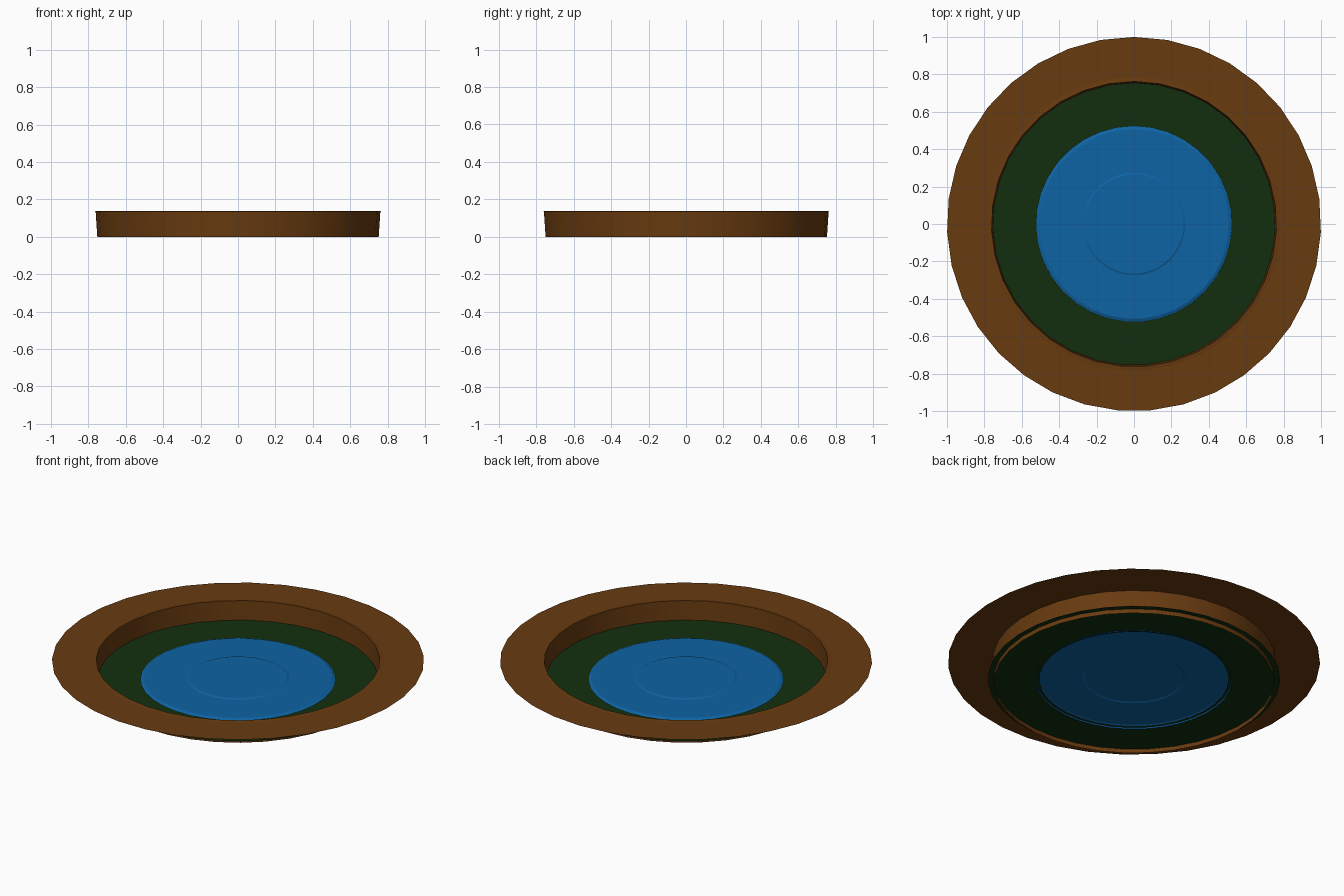
import bpy, bmesh
from math import sin, cos, tau

if "Cube" in bpy.data.objects:
    bpy.data.objects.remove(bpy.data.objects["Cube"])


def material(name, rgb):
    m = bpy.data.materials.new(name)
    m.diffuse_color = (*rgb, 1)
    m.use_nodes = True
    m.node_tree.nodes["Principled BSDF"].inputs["Base Color"].default_value = m.diffuse_color
    return m


def lathe(name, profile, mat, n, smooth=False):
    """Revolve (radius, z) points, given from outside inwards; radius 0 closes the centre."""
    bm = bmesh.new()
    rings = []
    for r, z in profile:
        if r == 0:
            rings.append([bm.verts.new((0, 0, z))] * n)
        else:
            rings.append([bm.verts.new((r * sin(tau * i / n), r * cos(tau * i / n), z))
                          for i in range(n)])
    for a, b in zip(rings, rings[1:]):
        for i in range(n):
            j = (i + 1) % n
            quad = [a[j], a[i], b[i], b[j]]
            bm.faces.new(list(dict.fromkeys(quad)))
    me = bpy.data.meshes.new(name)
    bm.to_mesh(me)
    bm.free()
    ob = bpy.data.objects.new(name, me)
    bpy.context.collection.objects.link(ob)
    me.materials.append(mat)
    if smooth:
        bpy.context.view_layer.objects.active = ob
        ob.select_set(True)
        bpy.ops.object.shade_smooth_by_angle()
        ob.select_set(False)
    return ob


brown = material("brown", (0.138, 0.043, 0.005))
green = material("green", (0.0065, 0.028, 0.0048))
blue = material("blue", (0.0045, 0.125, 0.37))

SIDES = 35

# flat surround
lathe("rim", [(1.0, 0.133), (0.765, 0.133)], brown, SIDES)

# thin sunken wall with a narrow lip over the rim
lathe("wall", [(0.785, 0.134), (0.762, 0.137), (0.753, 0.0)], brown, SIDES, True)

# green floor ring that pokes slightly through the wall
lathe("floor_ring", [(0.785, 0.025), (0.508, 0.025)], green, SIDES)

# blue pool: bevelled edge dipping through the floor, shallow step in the middle
lathe("pool", [(0.528, 0.018), (0.523, 0.026), (0.507, 0.033), (0.275, 0.033),
               (0.265, 0.037), (0, 0.037)], blue, SIDES)
